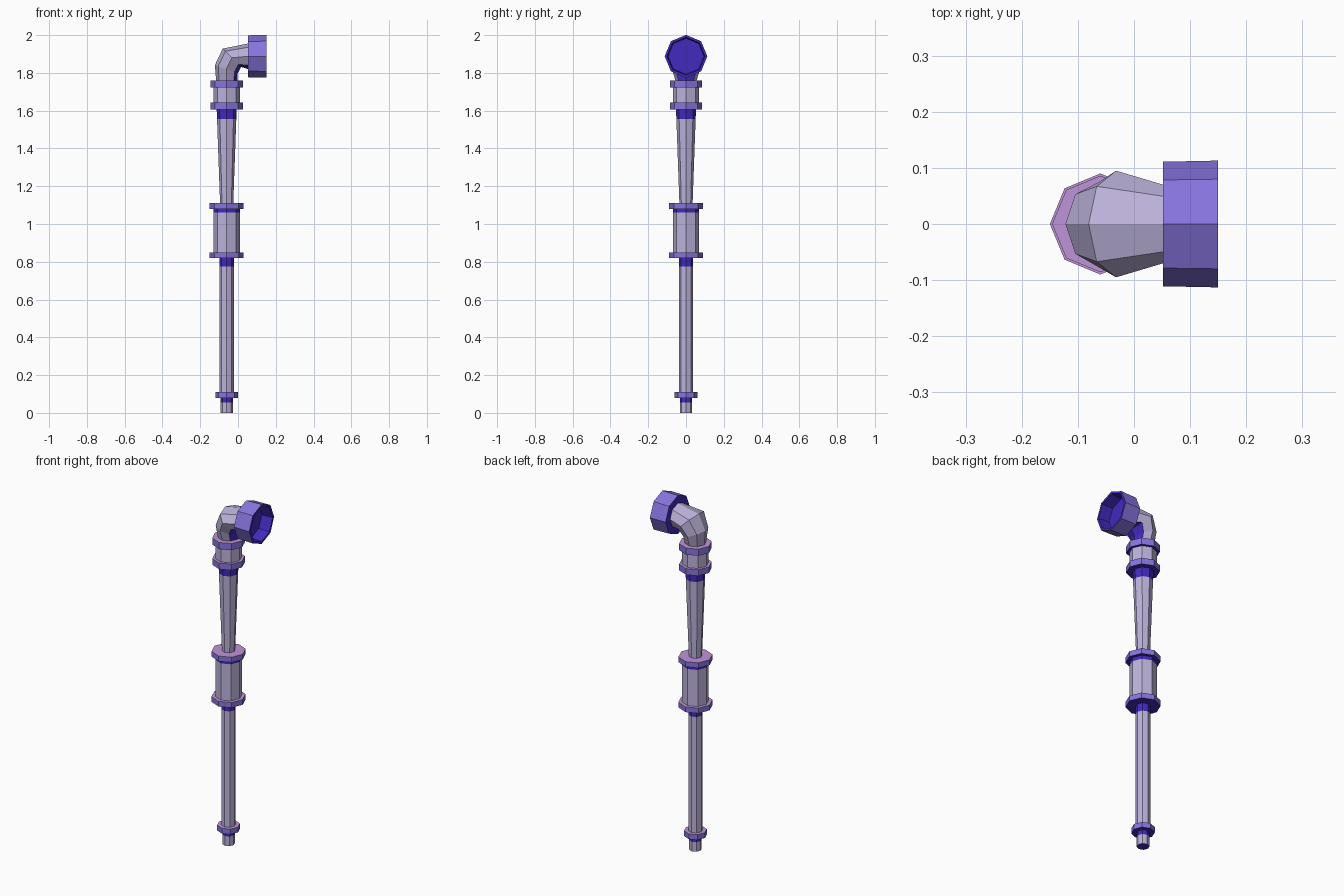
import bpy, bmesh, math
from mathutils import Vector

if "Cube" in bpy.data.objects:
    bpy.data.objects.remove(bpy.data.objects["Cube"])

SIDES = 8
AXIS_X = -0.06


def material(name, rgb):
    m = bpy.data.materials.new(name)
    lin = [((c / 255 + 0.055) / 1.055) ** 2.4 for c in rgb]
    m.diffuse_color = (*lin, 1)
    m.use_nodes = True
    m.node_tree.nodes["Principled BSDF"].inputs["Base Color"].default_value = m.diffuse_color
    return m


MATS = [material("pale lavender grey", (188, 178, 218)),
        material("violet", (136, 116, 222)),
        material("orchid", (192, 148, 216)),
        material("deep blue violet", (66, 42, 190))]
GREY, VIOLET, ORCHID, BLUE = range(4)


def ring(x, z, r, tilt=0, ry=None):
    """Octagon around a direction tilted from +z towards +x."""
    a = math.radians(tilt)
    u, v = Vector((math.cos(a), 0, -math.sin(a))), Vector((0, 1, 0))
    ry = ry or r
    return [Vector((x, 0, z)) + u * (r * math.cos(k * math.tau / SIDES))
            + v * (ry * math.sin(k * math.tau / SIDES)) for k in range(SIDES)]


def loft(name, rings, paint, start_cap=None, end_cap=None):
    """Bridge rings; paint(band, side) gives the colour of each face."""
    bm = bmesh.new()
    vs = [[bm.verts.new(p) for p in rg] for rg in rings]
    for b in range(len(vs) - 1):
        for k in range(SIDES):
            n = (k + 1) % SIDES
            f = bm.faces.new((vs[b][k], vs[b][n], vs[b + 1][n], vs[b + 1][k]))
            f.material_index = paint(b, k)
    if start_cap is not None:
        bm.faces.new(vs[0][::-1]).material_index = start_cap
    if end_cap is not None:
        bm.faces.new(vs[-1]).material_index = end_cap
    me = bpy.data.meshes.new(name)
    bm.to_mesh(me)
    bm.free()
    for m in MATS:
        me.materials.append(m)
    ob = bpy.data.objects.new(name, me)
    bpy.context.collection.objects.link(ob)
    return ob


def pipe(name, profile, colours, start_cap=None):
    return loft(name, [ring(AXIS_X, z, r) for r, z in profile],
                lambda b, k: colours[b], start_cap)


# Straight pipe sections, each with a dark band under the flange above
pipe("bottom_stub", [(0.033, 0), (0.033, 0.055), (0.033, 0.08)], [GREY, BLUE], BLUE)
pipe("lower_pipe", [(0.038, 0.11), (0.038, 0.775), (0.038, 0.82)], [GREY, BLUE])
pipe("middle_sleeve", [(0.07, 0.85), (0.07, 1.06), (0.07, 1.08)], [GREY, BLUE])
pipe("tapered_pipe", [(0.035, 1.11), (0.051, 1.555), (0.053, 1.61)], [GREY, BLUE])
pipe("upper_sleeve", [(0.07, 1.64), (0.07, 1.725)], [GREY])

# Flange rings: bottom z, top z, radius, inner radius below and above
for name, z0, z1, r, below, above in [
        ("bottom_flange", 0.08, 0.11, 0.06, 0.033, 0.038),
        ("sleeve_lower_flange", 0.82, 0.85, 0.09, 0.038, 0.07),
        ("sleeve_upper_flange", 1.08, 1.11, 0.09, 0.07, 0.035),
        ("collar_lower_flange", 1.607, 1.642, 0.086, 0.053, 0.07),
        ("collar_upper_flange", 1.722, 1.76, 0.086, 0.07, 0.055)]:
    pipe(name, [(below, z0), (r, z0), (r, z1), (above, z1)], [BLUE, VIOLET, ORCHID])

# Elbow bending towards +x, dark on the inside of the bend
loft("elbow", [ring(AXIS_X, 1.76, 0.056),
               ring(-0.062, 1.82, 0.064, 20, 0.075),
               ring(-0.032, 1.88, 0.069, 45, 0.095),
               ring(0.052, 1.888, 0.067, 90, 0.07)],
     lambda b, k: BLUE if k in (0, SIDES - 1) else GREY)

# Hollow end nut facing +x
nut_colours = [BLUE, VIOLET, BLUE, BLUE]
loft("end_nut", [ring(x, 1.888, r, 90) for x, r in
                 [(0.052, 0.066), (0.052, 0.111), (0.15, 0.113), (0.15, 0.1), (0.085, 0.095)]],
     lambda b, k: nut_colours[b], end_cap=BLUE)
